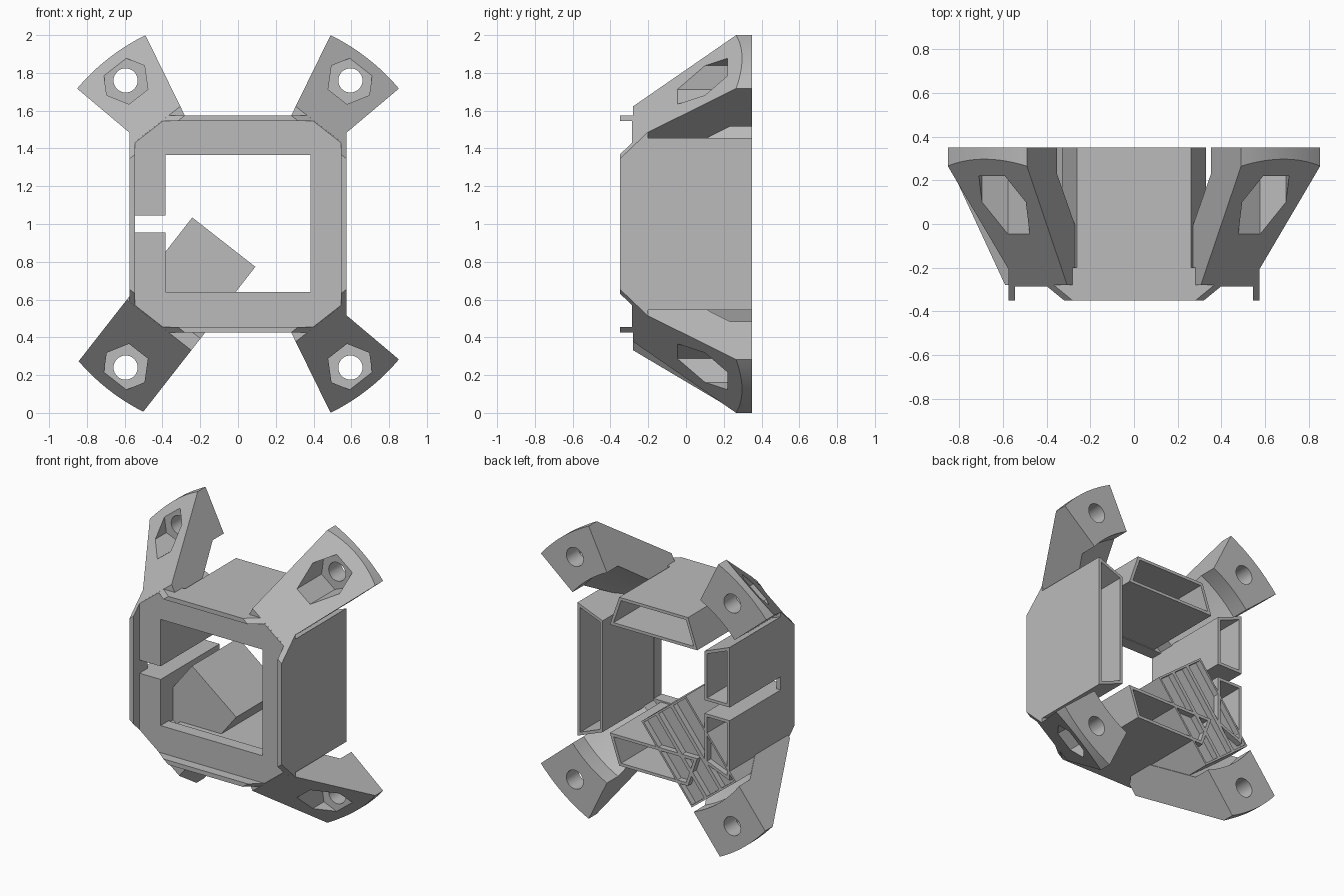
import bpy, bmesh, math
from mathutils import Vector

cube = bpy.data.objects.get("Cube")
if cube:
    bpy.data.objects.remove(cube, do_unlink=True)

grey = bpy.data.materials.new("plain_grey")
grey.use_nodes = True
grey.diffuse_color = (0.5, 0.5, 0.5, 1)
grey.node_tree.nodes["Principled BSDF"].inputs["Base Color"].default_value = (0.5, 0.5, 0.5, 1)

MID = 1.0                       # height of the opening's centre
UX, UZ = 0.616, 0.788           # arm direction
SLOPE = 1.328                   # slope of the arms' front faces


def plane_u(y):
    """Distance from the axis of the sloped arm face at depth y."""
    return 0.626 + (y + 0.35) / SLOPE


def plane_y(u):
    return -0.35 + (u - 0.626) * SLOPE


def finish(name, bm, smooth=False):
    bmesh.ops.recalc_face_normals(bm, faces=bm.faces[:])
    for v in bm.verts:
        v.co.z += MID
    me = bpy.data.meshes.new(name)
    bm.to_mesh(me)
    bm.free()
    me.materials.append(grey)
    ob = bpy.data.objects.new(name, me)
    bpy.context.collection.objects.link(ob)
    if smooth:
        select(ob)
        bpy.ops.object.shade_smooth_by_angle(angle=math.radians(30))
    return ob


def select(ob):
    bpy.ops.object.select_all(action='DESELECT')
    ob.select_set(True)
    bpy.context.view_layer.objects.active = ob


def hull(name, pts):
    bm = bmesh.new()
    for p in pts:
        bm.verts.new(p)
    bmesh.ops.convex_hull(bm, input=bm.verts[:])
    bmesh.ops.dissolve_limit(bm, angle_limit=0.002, verts=bm.verts[:], edges=bm.edges[:])
    return finish(name, bm)


def prism(name, poly, y0, y1, wall=0, depth=0):
    """Extrude an x-z outline from y0 to y1; optionally sink a pocket in the back."""
    bm = bmesh.new()
    front = [bm.verts.new((x, y0, z)) for x, z in poly]
    back = [bm.verts.new((x, y1, z)) for x, z in poly]
    n = len(poly)
    bm.faces.new(front)
    for i in range(n):
        bm.faces.new((front[i], front[(i + 1) % n], back[(i + 1) % n], back[i]))
    cap = bm.faces.new(back[::-1])
    bmesh.ops.recalc_face_normals(bm, faces=bm.faces[:])
    if wall:
        bmesh.ops.inset_individual(bm, faces=[cap], thickness=wall, use_even_offset=True)
        out = bmesh.ops.extrude_face_region(bm, geom=[cap])
        moved = [g for g in out["geom"] if isinstance(g, bmesh.types.BMVert)]
        bmesh.ops.translate(bm, verts=moved, vec=(0, -depth, 0))
        if cap.is_valid:
            bmesh.ops.delete(bm, geom=[cap], context='FACES_ONLY')
    return finish(name, bm)


def cut(ob, cutter):
    mod = ob.modifiers.new("cut", 'BOOLEAN')
    mod.operation = 'DIFFERENCE'
    mod.solver = 'EXACT'
    mod.object = cutter
    cutter.hide_render = True
    select(ob)
    bpy.ops.object.modifier_apply(modifier=mod.name)
    bpy.data.objects.remove(cutter, do_unlink=True)


def rect(x0, x1, z0, z1):
    return [(x0, z0), (x1, z0), (x1, z1), (x0, z1)]


def circle(cx, cz, r, n, start=0.0):
    return [(cx + r * math.cos(start + i * math.tau / n),
             cz + r * math.sin(start + i * math.tau / n)) for i in range(n)]


# Front frame: octagonal plate with a square window and a side slot
E = 0.575
pts = []
for y in (-0.285, -0.2):
    u = plane_u(y)
    for sx in (-1, 1):
        for sz in (-1, 1):
            pts.append((sx * (u - UZ * E) / UX, y, sz * E))
            pts.append((sx * E, y, sz * (u - UX * E) / UZ))
frame = hull("front_frame", pts)
cut(frame, prism("window_cutter", rect(-0.385, 0.383, -0.36, 0.365), -0.5, 0))
cut(frame, prism("slot_cutter", rect(-0.545, -0.37, -0.045, 0.045), -0.5, 0))

# Thin lips standing forward of the frame on its four sides
for s, (upright, level) in ((1, ("left_lip", "top_lip")), (-1, ("right_lip", "bottom_lip"))):
    side, flat = [], []
    for y in (-0.35, -0.283):
        for e in (0.545, 0.575):
            for m in (-1, 1):
                flat.append((m * (plane_u(y) - UZ * e) / UX, y, s * e))
                side.append((s * e, y, m * (plane_u(y) - UX * e) / UZ))
    hull(upright, side)
    hull(level, flat)

# Hollow ducts behind the frame, open at the back
Y0, Y1, WALL, DEPTH = -0.2, 0.35, 0.02, 0.53
prism("left_duct", [(0.575, -0.455), (0.575, 0.455), (0.385, 0.38), (0.385, -0.38)],
      Y0, Y1, WALL, DEPTH)
for s, side, level in ((1, "right_upper_duct", "top_duct"), (-1, "right_lower_duct", "bottom_duct")):
    prism(side, [(-0.575, s * 0.045), (-0.575, s * 0.455), (-0.385, s * 0.38), (-0.385, s * 0.045)],
          Y0, Y1, WALL, DEPTH)
    prism(level, [(-0.26, s * 0.575), (0.26, s * 0.575), (0.33, s * 0.37), (-0.33, s * 0.37)],
          Y0, Y1, WALL, DEPTH)


# Flared arms with a curved end flange, nut pocket and screw hole
def arm(name, sx, sz, straight=False):
    bm = bmesh.new()
    rings = []
    steps = 12
    for i in range(steps + 1):
        k = -1 + 2 * i / steps
        d, t = math.radians(11.9) * k, 0.217 * k
        if straight:
            by_u = lambda u: (u, t)
            by_r = lambda r: (math.sqrt(r * r - t * t), t)
        else:
            by_u = lambda u: (u, u * math.tan(d))
            by_r = lambda r: (r * math.cos(d), r * math.sin(d))
        tip = by_r(1.113)
        sec = [(by_u(0.53), -0.205), (by_u(0.60), -0.28), (by_u(plane_u(-0.28)), -0.28),
               (tip, plane_y(tip[0])), (tip, 0.35), (by_r(0.8), 0.35), (by_r(0.8), 0.23),
               (by_u(0.53), -0.095)]
        rings.append([bm.verts.new((sx * (UX * u + UZ * w), y, sz * (UZ * u - UX * w)))
                      for (u, w), y in sec])
    n = len(rings[0])
    for a, b in zip(rings, rings[1:]):
        for j in range(n):
            bm.faces.new((a[j], a[(j + 1) % n], b[(j + 1) % n], b[j]))
    bm.faces.new(rings[0])
    bm.faces.new(rings[-1])
    ob = finish(name, bm)
    hx, hz = sx * 0.595, sz * 0.76
    turn = math.atan2(sz * UZ, sx * UX) + math.radians(30)
    cut(ob, prism("nut_cutter", circle(hx, hz, 0.127, 6, turn), -0.4, 0.22))
    cut(ob, prism("screw_cutter", circle(hx, hz, 0.064, 32), 0.1, 0.5))
    select(ob)
    bpy.ops.object.shade_smooth_by_angle(angle=math.radians(30))


arm("upper_left_arm", 1, 1)
arm("upper_right_arm", -1, 1)
arm("lower_left_arm", 1, -1)
arm("lower_right_arm", -1, -1, straight=True)

# Ribbed holder reaching from the lower right arm toward the centre
STEP = 0.424 / 3
for i in range(3):
    t0 = -0.212 + i * STEP
    corners = [(0.122, t0), (0.122, t0 + STEP), (0.74, t0 + STEP), (0.74, t0)]
    prism("holder_bay_%d" % (i + 1),
          [(-UX * u + UZ * t, -UZ * u - UX * t) for u, t in corners],
          -0.15, 0.35, 0.013, 0.04)
